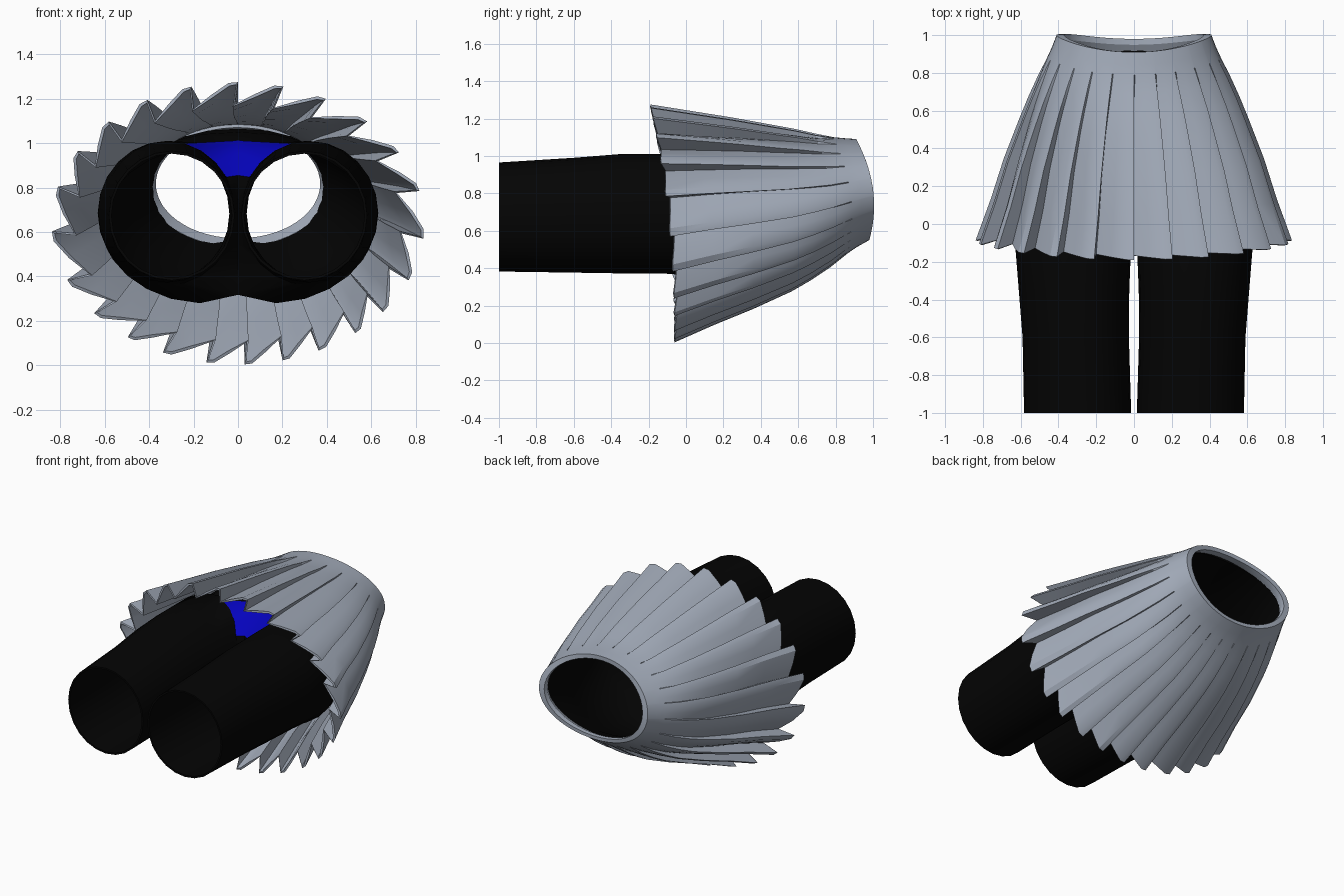
import bpy
from math import sin, cos, pi

if "Cube" in bpy.data.objects:
    bpy.data.objects.remove(bpy.data.objects["Cube"])


def material(name, rgb):
    m = bpy.data.materials.new(name)
    m.diffuse_color = (*rgb, 1)
    m.use_nodes = True
    m.node_tree.nodes["Principled BSDF"].inputs["Base Color"].default_value = m.diffuse_color
    return m


GREY = material("cool grey cloth", (0.37, 0.415, 0.495))
BLACK = material("black knit", (0.0012, 0.0012, 0.0012))
BLUE = material("blue cloth", (0.0015, 0.001, 0.50))


def finish(name, verts, faces, mats, mods, angle, paint=()):
    """Make the object, apply its modifiers and smooth it up to an angle."""
    me = bpy.data.meshes.new(name)
    me.from_pydata(verts, [], faces)
    ob = bpy.data.objects.new(name, me)
    bpy.context.collection.objects.link(ob)
    for m in mats:
        me.materials.append(m)
    for f in paint:
        me.polygons[f].material_index = 1
    bpy.ops.object.select_all(action='DESELECT')
    bpy.context.view_layer.objects.active = ob
    ob.select_set(True)
    for kind, settings in mods:
        mod = ob.modifiers.new(kind.lower(), kind)
        for key, value in settings.items():
            setattr(mod, key, value)
        bpy.ops.object.modifier_apply(modifier=mod.name)
    bpy.ops.object.shade_smooth_by_angle(angle=angle)
    return ob


def rim_y(s):
    return 1.0 - 0.035 * s - 0.055 * s * s


def hem_y(s):
    return -0.09 - 0.065 * s - 0.035 * s * s


# Pleated skirt: rows from the inner waist lip, over the rim, down to the hem
# each row: fraction of length, half width, top z, bottom z
ROWS = [(0.09, 0.405, 1.07, 0.535), (0.03, 0.37, 1.062, 0.572), (0.0, 0.37, 1.062, 0.572),
        (0.0, 0.41, 1.09, 0.55), (0.06, 0.435, 1.095, 0.515), (0.11, 0.46, 1.10, 0.48),
        (0.2, 0.51, 1.12, 0.405), (0.3, 0.56, 1.145, 0.335), (0.4, 0.605, 1.165, 0.275),
        (0.6, 0.69, 1.205, 0.18), (0.8, 0.76, 1.24, 0.095), (1.0, 0.84, 1.275, 0.003)]
# angle of each pleat tip, clockwise from the top, unevenly spaced
TIPS = [0.0, 0.246, 0.491, 0.765, 1.044, 1.34, 1.68, 1.987, 2.251, 2.462, 2.695, 2.90,
        3.106, 3.312, 3.556, 3.774, 4.022, 4.30, 4.655, 4.976, 5.25, 5.518, 5.776, 6.03]
# (position within a pleat, how deep it sits): slow rise, blunt tip, undercut drop
STEPS = [(-0.08, 1.0), (0.4, 0.5), (0.8, 0.03), (1.0, 0.0)]

verts, faces = [], []
n = len(TIPS) * len(STEPS)
for u, rx, top, bot in ROWS:
    grow = max(0, u - 0.11) / 0.89
    depth = 0.1 * grow ** 0.85
    for p, tip in enumerate(TIPS):
        before = TIPS[p - 1] - (2 * pi if p == 0 else 0)
        for pos, low in STEPS:
            if pos < 0:  # folds only tuck under where the pleats are deep
                pos = 0.05 - 0.13 * min(1, grow * 2.5)
            t = before + (tip - before) * pos
            s, d = cos(t), depth * low
            y = rim_y(s) + (hem_y(s) - rim_y(s)) * u + 0.025 * low * u ** 4
            verts.append(((rx - d) * sin(t), y, (top + bot) / 2 + ((top - bot) / 2 - d) * s))
for i in range(len(ROWS) - 1):
    for j in range(n):
        k = (j + 1) % n
        faces.append((i * n + j, (i + 1) * n + j, (i + 1) * n + k, i * n + k))
finish("pleated_skirt", verts, faces, [GREY],
       [('SOLIDIFY', dict(thickness=0.014, offset=-1))], 0.5)

# Tights, right half: leg rings
# each leg row: y, inner x, outer x, bottom z, top z
LEG = [(-1.0, 0.015, 0.582, 0.382, 0.965), (-0.6, 0.027, 0.59, 0.376, 0.99),
       (-0.35, 0.025, 0.61, 0.372, 1.01), (-0.1, 0.015, 0.63, 0.37, 1.01),
       (0.03, 0.010, 0.632, 0.36, 1.01)]
N = 24
verts, faces, blue = [], [], []
for i, (y, x0, x1, z0, z1) in enumerate(LEG):
    for k in range(N):
        a = 2 * pi * k / N
        z = (z0 + z1) / 2 + (z1 - z0) / 2 * cos(a)
        lift = 0.8 * max(0, z - 0.82) if i == len(LEG) - 1 else 0
        verts.append(((x0 + x1) / 2 + (x1 - x0) / 2 * sin(a), y + lift, z))

# Hip rings: half width, top z, bottom z, y
HIPS = [(0.615, 1.012, 0.262, 0.2), (0.565, 1.05, 0.30, 0.4), (0.485, 1.065, 0.38, 0.6),
        (0.43, 1.065, 0.475, 0.78), (0.395, 1.065, 0.545, None)]
H = 15


def hip_point(i, j):
    rx, top, bot, y = HIPS[i]
    b = pi * j / (H - 1)
    c = cos(b)
    x = rx * max(0, sin(b)) ** 0.85 if 0 < j < H - 1 else 0.0
    z = (top + bot) / 2 + (top - bot) / 2 * c
    if c < 0:  # cleft at the seat
        z += 0.055 * max(0, 1 - x / 0.2) * (1 - i / 4)
    if i == 0:
        y = 0.25 - 0.13 * j / (H - 1)
    elif y is None:
        y = rim_y(c) - 0.05
    return (x, y, z)


# Crotch ring: outer points follow the hips, inner points lie on the centre seam
for k in range(N):
    j = (k + 1) % N
    if j < H:
        verts.append(hip_point(0, j))
    elif k >= 20:
        f = (k - 20) / 3
        verts.append((0, 0.07 + 0.18 * f, 0.855 + 0.155 * f))
    else:
        f = (k - 13) / 7
        verts.append((0, 0.12 - 0.05 * f, 0.317 + 0.538 * f))
for i in range(len(LEG)):
    for j in range(N):
        k = (j + 1) % N
        if i == len(LEG) - 1 and 20 <= j < 23:  # front gusset between the thighs
            blue.append(len(faces))
        faces.append((i * N + j, i * N + k, (i + 1) * N + k, (i + 1) * N + j))

# Hips up to the waist
prev = [len(LEG) * N + (j + N - 1) % N for j in range(H)]
for i in range(1, len(HIPS)):
    start = len(verts)
    verts += [hip_point(i, j) for j in range(H)]
    row = list(range(start, start + H))
    for j in range(H - 1):
        faces.append((prev[j], prev[j + 1], row[j + 1], row[j]))
    prev = row
finish("tights", verts, faces, [BLACK, BLUE],
       [('MIRROR', dict(use_clip=True, merge_threshold=0.0005)),
        ('SOLIDIFY', dict(thickness=0.012, offset=-1, material_offset=-1))], 0.7, blue)
